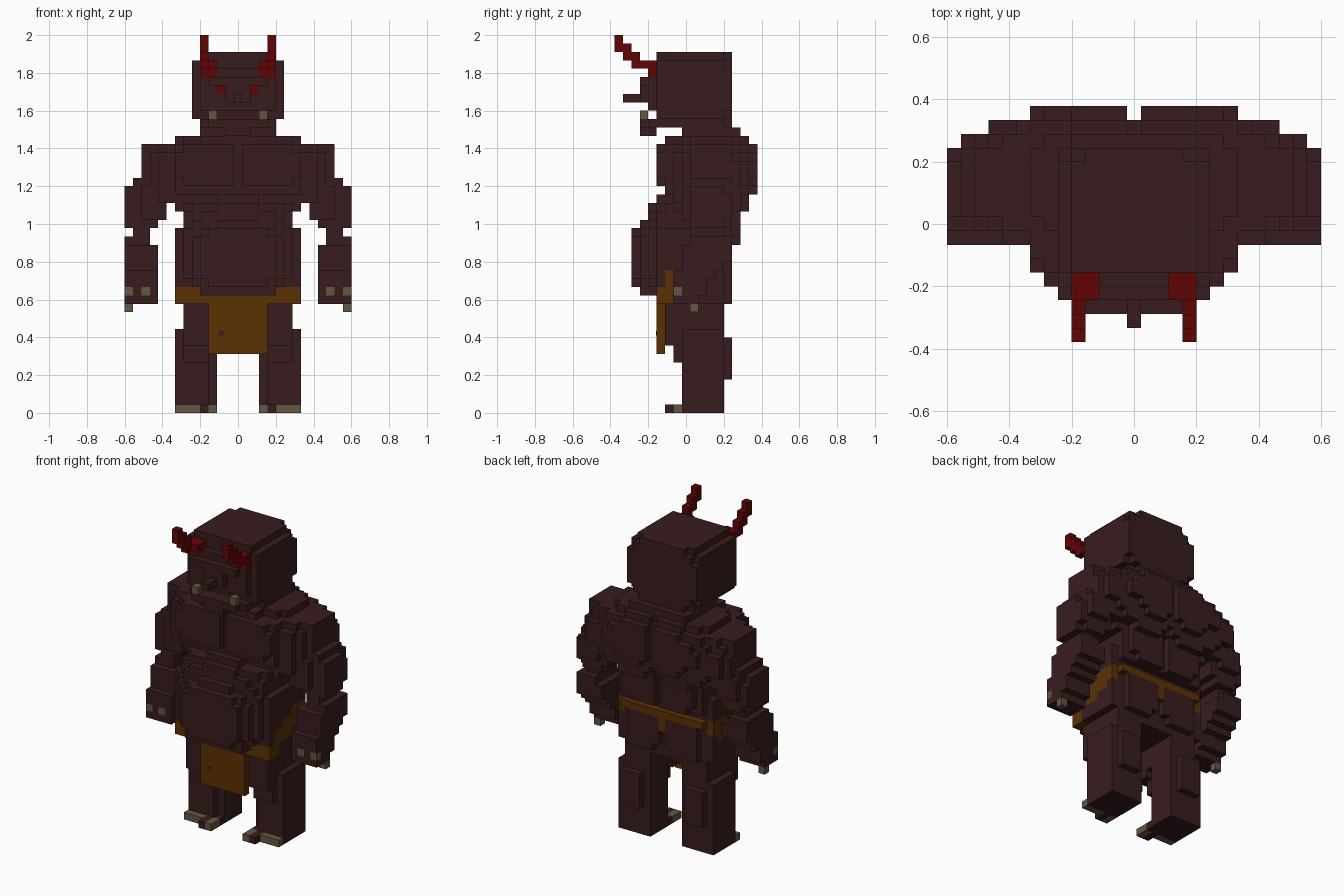
import bpy
import bmesh
from mathutils import Vector

if "Cube" in bpy.data.objects:
    bpy.data.objects.remove(bpy.data.objects["Cube"], do_unlink=True)

UNIT = 2 / 45          # edge length of one block
grid = {}              # block position -> part name
part_material = {}


def make_material(name, colour):
    mat = bpy.data.materials.new(name)
    mat.use_nodes = True
    mat.diffuse_color = (*colour, 1)
    bsdf = next(n for n in mat.node_tree.nodes if n.type == "BSDF_PRINCIPLED")
    bsdf.inputs["Base Color"].default_value = (*colour, 1)
    bsdf.inputs["Roughness"].default_value = 0.9
    return mat


hide = make_material("dark brown hide", (0.04, 0.0115, 0.0125))
cloth = make_material("tan cloth", (0.105, 0.031, 0.0015))
red = make_material("deep red", (0.12, 0.0015, 0.0015))
bone = make_material("grey bone", (0.125, 0.095, 0.055))


def part(name, mat, *boxes):
    """Fill inclusive block ranges (x, y, z), mirrored; later parts win."""
    part_material[name] = mat
    for xs, ys, zs in boxes:
        for x in range(xs[0], xs[-1] + 1):
            for y in range(ys[0], ys[-1] + 1):
                for z in range(zs[0], zs[-1] + 1):
                    grid[x, y, z] = grid[-x, y, z] = name


# Legs and feet
part("legs", hide,
     ((4, 7), (0, 4), (0, 9)),
     ((3,), (1, 4), (0, 9)),
     ((3,), (0,), (0,)),
     ((4, 6), (5,), (4, 8)),
     ((4, 6), (-1,), (6, 12)),
     ((3, 6), (-2, -1), (8, 12)),
     ((3, 6), (0, 4), (9, 12)),
     ((4,), (-2, -1), (0,)))
part("toe_nails", bone,
     ((5, 7), (-1,), (0,)),
     ((3,), (-2, -1), (0,)))

# Hips, waist and rounded belly
part("waist", hide,
     ((0, 6), (-1, 4), (12, 13)),
     ((0, 6), (-2, 4), (14, 24)),
     ((1, 5), (5,), (14, 17)),
     ((2, 5), (5,), (13,)),
     ((0, 6), (5,), (20, 24)),
     ((1, 5), (6,), (21, 23)),
     ((1, 4), (6,), (20,)),
     ((7,), (-1, 4), (13, 21)))
part("belly", hide,
     ((0, 7), (-3, -2), (15, 21)),
     ((0, 6), (-3, -2), (14, 23)),
     ((0, 5), (-3, -2), (24,)),
     ((0, 2), (-3, -2), (25,)),
     ((0, 6), (-4,), (16, 21)),
     ((0, 5), (-4,), (15, 22)),
     ((0, 4), (-4,), (14, 23)),
     ((0, 2), (-4,), (24,)),
     ((0, 5), (-5,), (16, 20)),
     ((0, 4), (-5,), (14, 21)),
     ((0, 2), (-5,), (22,)),
     ((0, 3), (-6,), (15, 21)),
     ((0, 4), (-6,), (16, 20)))

# Chest and split pectorals
part("chest", hide,
     ((0, 7), (-1, 6), (25, 31)),
     ((0, 7), (-1, 5), (24,)),
     ((0, 6), (0, 6), (32,)),
     ((7,), (1, 5), (32,)),
     ((0, 4), (-2, -1), (32,)),
     ((0, 7), (-2,), (26, 31)),
     ((1, 7), (-3,), (28, 30)),
     ((1, 6), (-3,), (27, 31)))

# Stepped back muscles with a groove along the spine
part("back", hide,
     ((1, 5), (6,), (24, 32)),
     ((2, 5), (7,), (24,)),
     ((1, 7), (7,), (25, 31)),
     ((1, 4), (7,), (32,)),
     ((8,), (7,), (26, 30)),
     ((9, 10), (7,), (27, 29)),
     ((2, 4), (8,), (26,)),
     ((1, 5), (8,), (27,)),
     ((1, 7), (8,), (28, 29)),
     ((1, 6), (8,), (30,)),
     ((1, 4), (8,), (31,)),
     ((0,), (7,), (26, 31)))

# Rounded shoulders and upper arms
part("upper_arms", hide,
     ((8, 9), (-1, 6), (25, 30)),
     ((8, 9), (0, 6), (31,)),
     ((10,), (0, 6), (25, 30)),
     ((10,), (1, 5), (31,)),
     ((11,), (1, 5), (25, 31)),
     ((11,), (6,), (26, 29)),
     ((9, 11), (0, 5), (23, 26)),
     ((12,), (1, 5), (23, 27)),
     ((10, 12), (6,), (24, 26)),
     ((10, 12), (1, 5), (22,)),
     ((13,), (1, 4), (22, 26)),
     ((13,), (5,), (23, 25)))

# Forearms slanting forward to the hands
part("forearms", hide,
     ((11, 12), (1, 4), (21,)),
     ((11, 13), (1, 5), (20,)),
     ((10, 13), (0, 5), (18, 19)),
     ((10, 13), (0, 4), (17,)),
     ((10, 13), (-1, 3), (16,)),
     ((10, 13), (-1, 2), (14, 15)),
     ((10, 13), (-1, 1), (13,)))
part("finger_nails", bone,
     ((11,), (-1,), (14,)),
     ((13,), (-1,), (14,)),
     ((13,), (1,), (12,)))

# Neck, skull, face and jaw
part("neck", hide, ((0, 4), (0, 6), (33,)))
part("head", hide,
     ((0, 4), (-3, 4), (34, 42)),
     ((5,), (-3, 4), (35, 41)),
     ((0, 4), (5,), (35, 41)),
     ((5,), (5,), (36, 40)),
     ((0, 3), (5,), (34, 42)))
part("face", hide,
     ((0, 4), (-4,), (36, 37)),
     ((0, 4), (-4,), (39, 40)),
     ((0, 1), (-4,), (38,)),
     ((3, 4), (-4,), (38,)),
     ((0, 3), (-5,), (39,)),
     ((0, 1), (-5,), (37, 38)),
     ((0,), (-7, -6), (37,)))
part("jaw", hide,
     ((0, 4), (-4,), (34,)),
     ((0, 3), (-5,), (34,)),
     ((0, 1), (-5, -4), (33,)))
part("tusks", bone, ((3,), (-5,), (35,)))
part("eyes", red, ((2,), (-4,), (38,)))

# Horns climbing forward in steps
part("horns", red,
     ((3, 4), (-4,), (40, 41)),
     ((3, 4), (-5,), (41,)),
     ((4,), (-6,), (41, 42)),
     ((4,), (-7,), (42, 43)),
     ((4,), (-8,), (43, 44)))

# Belt rising towards the back, with a knot, and the front cloth
part("belt", cloth,
     ((0, 7), (-3, -2), (13,)),
     ((5, 7), (-3, -2), (14,)),
     ((7,), (-2, -1), (15, 16)),
     ((7,), (0, 1), (15, 17)),
     ((7,), (2, 3), (16, 18)),
     ((7,), (4,), (17, 18)),
     ((0, 6), (5,), (18,)),
     ((0,), (5,), (16, 17)))
part("loincloth", cloth, ((0, 3), (-3,), (7, 12)))

# Turn each part into a mesh holding only its exposed block faces
DIRECTIONS = [Vector(sign * (i == axis) for i in range(3))
              for axis in range(3) for sign in (-1, 1)]


def build(name):
    bm = bmesh.new()
    corners = {}

    def corner(p):
        key = tuple(round(c * 2) for c in p)
        if key not in corners:
            corners[key] = bm.verts.new(p * UNIT)
        return corners[key]

    for cell, owner in grid.items():
        if owner != name:
            continue
        centre = Vector(cell) + Vector((0, 0, 0.5))
        for n in DIRECTIONS:
            if tuple(int(c + d) for c, d in zip(cell, n)) in grid:
                continue
            u = Vector((n.y, n.z, n.x))
            v = n.cross(u)
            ring = [centre + (n + a * u + b * v) / 2
                    for a, b in ((-1, -1), (1, -1), (1, 1), (-1, 1))]
            bm.faces.new([corner(p) for p in ring])
    mesh = bpy.data.meshes.new(name)
    bm.to_mesh(mesh)
    bm.free()
    mesh.materials.append(part_material[name])
    bpy.context.collection.objects.link(bpy.data.objects.new(name, mesh))


for part_name in part_material:
    build(part_name)

# Small dark spot on the loincloth
bpy.ops.mesh.primitive_cube_add(size=1, location=(-2 * UNIT, -3.5 * UNIT, 9.5 * UNIT))
spot = bpy.context.object
spot.name = "cloth_spot"
spot.scale = (0.025, 0.004, 0.025)
spot.data.materials.append(hide)
